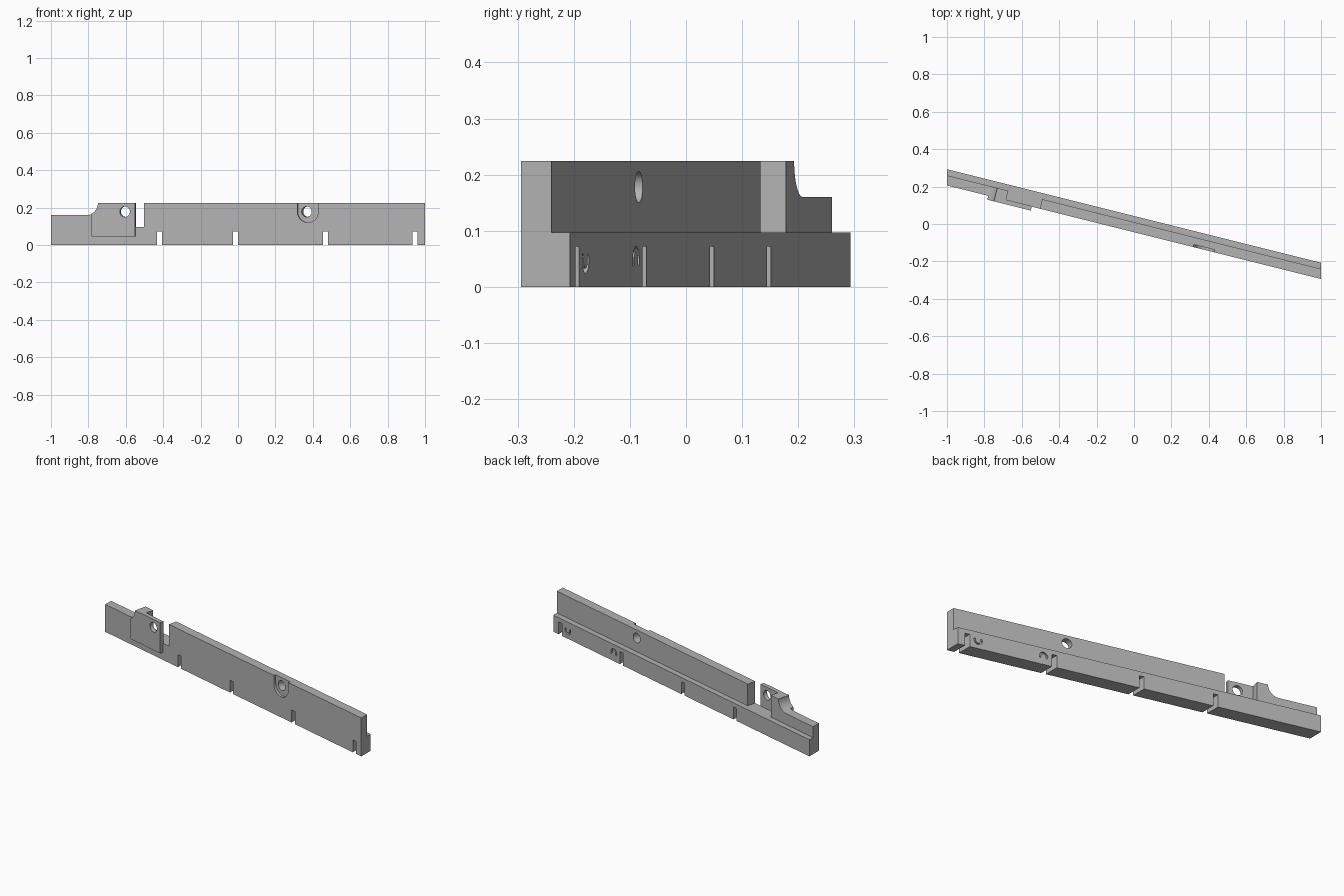
import bpy, bmesh, math
from mathutils import Matrix, Vector

if "Cube" in bpy.data.objects:
    bpy.data.objects.remove(bpy.data.objects["Cube"])

SLOPE = -0.25                      # plan angle of the bar
COS = math.cos(math.atan(SLOPE))
FRONT, WALL_BACK, LEDGE_BACK = -0.044, 0.01, 0.043
TOP, LEDGE = 0.224, 0.097

grey = bpy.data.materials.new("plain grey")
grey.use_nodes = True
grey.diffuse_color = (0.45, 0.45, 0.45, 1)
grey.node_tree.nodes["Principled BSDF"].inputs["Base Color"].default_value = (0.45, 0.45, 0.45, 1)


def extrude(name, points, vector, matrix=Matrix()):
    """Solid made by sweeping a closed outline along a vector."""
    bm = bmesh.new()
    face = bm.faces.new([bm.verts.new(p) for p in points])
    swept = bmesh.ops.extrude_face_region(bm, geom=[face], use_keep_orig=True)
    moved = [g for g in swept["geom"] if isinstance(g, bmesh.types.BMVert)]
    bmesh.ops.translate(bm, verts=moved, vec=vector)
    bmesh.ops.recalc_face_normals(bm, faces=bm.faces)
    bm.transform(matrix)
    mesh = bpy.data.meshes.new(name)
    bm.to_mesh(mesh)
    bm.free()
    mesh.materials.append(grey)
    obj = bpy.data.objects.new(name, mesh)
    bpy.context.collection.objects.link(obj)
    return obj


def across(name, outline, x, v0, v1):
    """Outline (along bar, height) swept square to the bar, from depth v0 to v1."""
    mid = (v0 + v1) / 2
    half = (v1 - v0) / 2 * COS
    place = Matrix.Translation((x, mid + SLOPE * x, 0)) @ Matrix.Rotation(math.atan(SLOPE), 4, "Z")
    return extrude(name, [(u, -half, z) for u, z in outline], Vector((0, 2 * half, 0)), place)


def rect(width, z0, z1):
    w = width / 2 / COS
    return [(-w, z0), (w, z0), (w, z1), (-w, z1)]


def arc(r, z, start=0, end=360, steps=32):
    n = steps if end - start == 360 else steps + 1
    angles = [math.radians(start + (end - start) * i / steps) for i in range(n)]
    return [(r * math.cos(a), z + r * math.sin(a)) for a in angles]


def combine(target, other, operation):
    mod = target.modifiers.new("join", "BOOLEAN")
    mod.operation, mod.solver, mod.object = operation, "EXACT", other
    bpy.ops.object.select_all(action="DESELECT")
    bpy.context.view_layer.objects.active = target
    target.select_set(True)
    bpy.ops.object.modifier_apply(modifier=mod.name)
    bpy.data.objects.remove(other)


def cut(other):
    combine(bar, other, "DIFFERENCE")


# Stepped bar with a ledge along the back
section = [(FRONT, 0), (LEDGE_BACK, 0), (LEDGE_BACK, LEDGE),
           (WALL_BACK, LEDGE), (WALL_BACK, TOP), (FRONT, TOP)]
bar = extrude("stepped_bar", [(-1, v - SLOPE, z) for v, z in reversed(section)],
              Vector((2, 2 * SLOPE, 0)))

# Gap in the upper wall, then the mounting lug in front of it
cut(across("gap", rect(0.181, LEDGE, 0.3), -0.5835, -0.2, 0.2))
combine(bar, across("lug", rect(0.232, 0.045, TOP), -0.665, -0.066, -0.041), "UNION")

# Lowered end with a concave shoulder
shoulder = [(-0.3, 0.16)] + arc(0.064, TOP, -90, 0, 16) + [(0.064, 0.3), (-0.3, 0.3)]
cut(across("shoulder", shoulder, -0.802, -0.228, 0.172))

# Screw holes and the open-topped recess
for x, depth in ((-0.602, -0.054), (0.37, -0.017)):
    cut(across("hole", arc(0.028, 0.178), x, depth - 0.15, depth + 0.15))
recess = arc(0.058, 0.178, 180, 360) + [(0.058, 0.3), (-0.058, 0.3)]
cut(across("recess", recess, 0.369, FRONT - 0.05, FRONT + 0.014))

# Slots through the bottom edge
for x in (-0.42, -0.013, 0.468, 0.947):
    ring = [(x + s, -1, z) for s, z in ((-0.013, -0.1), (0.013, -0.1), (0.013, 0.072), (-0.013, 0.072))]
    cut(extrude("slot", ring, Vector((0, 2, 0))))

# Curved grooves on the back of the ledge
for x, start in ((0.89, 150), (0.53, -30)):
    groove = arc(0.024, 0.048, start, start + 240) + arc(0.015, 0.048, start, start + 240)[::-1]
    cut(across("groove", groove, x, LEDGE_BACK - 0.01, LEDGE_BACK + 0.03))

bpy.ops.object.shade_smooth_by_angle(angle=math.radians(30))
